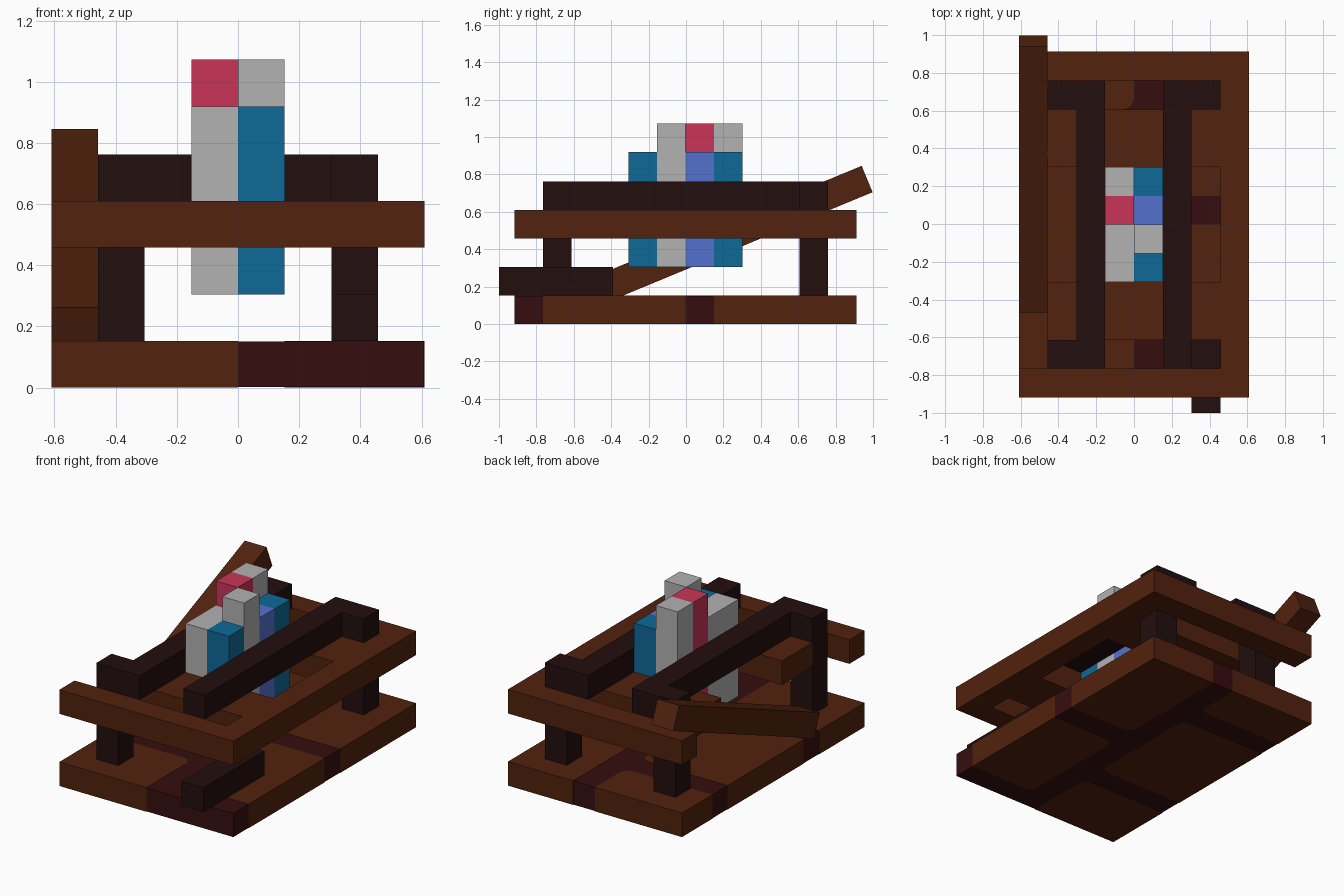
import bpy, bmesh, math
from mathutils import Matrix, Vector

cube = bpy.data.objects.get("Cube")
if cube:
    bpy.data.objects.remove(cube, do_unlink=True)

U = 0.1525      # one block unit
Y0 = -0.003     # shift that centres the whole model


def material(name, rgb):
    lin = [((c / 255 + 0.055) / 1.055) ** 2.4 if c > 10 else c / 255 / 12.92 for c in rgb]
    m = bpy.data.materials.new(name)
    m.use_nodes = True
    m.diffuse_color = (*lin, 1)
    m.node_tree.nodes["Principled BSDF"].inputs["Base Color"].default_value = (*lin, 1)
    return m


WOOD = material("brown wood", (82, 34, 14))
DARK = material("dark wood", (34, 14, 14))
SEAM = material("dark red seam", (54, 13, 15))
GREY = material("light grey", (178, 178, 178))
RED = material("crimson", (202, 53, 89))
BLUE = material("teal blue", (14, 106, 152))
VIOLET = material("periwinkle", (84, 113, 206))


def box(name, mat, x, y, z, round_inner=False, shrink=0.0):
    """Axis-aligned box from ranges given in block units."""
    bm = bmesh.new()
    bmesh.ops.create_cube(bm, size=1)
    for v in bm.verts:
        v.co = Vector([(r[0] + r[1]) / 2 * U + c * ((r[1] - r[0]) * U - 2 * shrink)
                       for c, r in zip(v.co, (x, y, z))])
    if round_inner:
        # soften only the upright edges that lie inside the base outline
        inner = [e for e in bm.edges
                 if abs(e.verts[0].co.z - e.verts[1].co.z) > 0.01
                 and abs(e.verts[0].co.x) < 3.9 * U and abs(e.verts[0].co.y) < 5.9 * U]
        bmesh.ops.bevel(bm, geom=inner, offset=0.06, segments=3, profile=0.5, affect='EDGES')
    bmesh.ops.translate(bm, verts=bm.verts, vec=(0, Y0, 0))
    me = bpy.data.meshes.new(name)
    bm.to_mesh(me)
    bm.free()
    me.materials.append(mat)
    ob = bpy.data.objects.new(name, me)
    bpy.context.collection.objects.link(ob)
    return ob


# Base: seam-coloured core with staggered slabs standing just proud of it
box("base_seams", SEAM, (-4, 4), (-6, 6), (0, 1), shrink=0.0015)
for i, y in enumerate([(-6, -3), (-2, 3), (4, 6)]):
    box(f"base_slab_left_{i}", WOOD, (-4, 0), y, (0, 1), True)
for i, y in enumerate([(-5, 0), (1, 6)]):
    box(f"base_slab_right_{i}", WOOD, (1, 4), y, (0, 1), True)

# Upper frame: three rails still in place and two cross planks
box("front_rail", WOOD, (-4, 4), (-6, -5), (3, 4))
box("back_rail", WOOD, (-4, 4), (5, 6), (3, 4))
box("side_rail", WOOD, (3, 4), (-5, 5), (3, 4))
box("front_cross_plank", WOOD, (-3, 3), (-4, -2), (3, 4))
box("back_cross_plank", WOOD, (-3, 3), (2, 4), (3, 4))

# Fallen side rail leaning from the base up through the gap
fallen = box("fallen_rail", WOOD, (-0.5, 0.5), (-5, 5), (-0.5, 0.5))
fallen.data.transform(Matrix.Translation((0, -Y0, 0)))
fallen.data.transform(Matrix.Translation((-3.5 * U, 0.264, 0.4836))
                      @ Matrix.Rotation(math.radians(22.5), 4, 'X'))

# Standing legs, one toppled leg, and the two top beams
box("front_right_leg", DARK, (-3, -2), (-5, -4), (1, 5))
box("back_right_leg", DARK, (-3, -2), (4, 5), (1, 5))
box("back_left_leg", DARK, (2, 3), (4, 5), (1, 5))
box("toppled_leg", DARK, (2, 3), (-6.535, -2.535), (1, 2))
for name, x in (("right", -2), ("left", 1)):
    box(f"{name}_top_beam", DARK, (x, x + 1), (-5, 5), (4, 5))

# Row of upright coloured blocks held between the beams
blocks = [
    ("grey_wide", GREY, -1, -2, 0, 6), ("crimson", RED, -1, 0, 1, 7),
    ("grey_back", GREY, -1, 1, 2, 7), ("blue_front", BLUE, 0, -2, -1, 6),
    ("grey_tall", GREY, 0, -1, 0, 7), ("periwinkle", VIOLET, 0, 0, 1, 6),
    ("blue_back", BLUE, 0, 1, 2, 6),
]
for name, mat, x, y1, y2, top in blocks:
    box(f"{name}_block", mat, (x, x + 1), (y1, y2), (2, top + 0.03))
